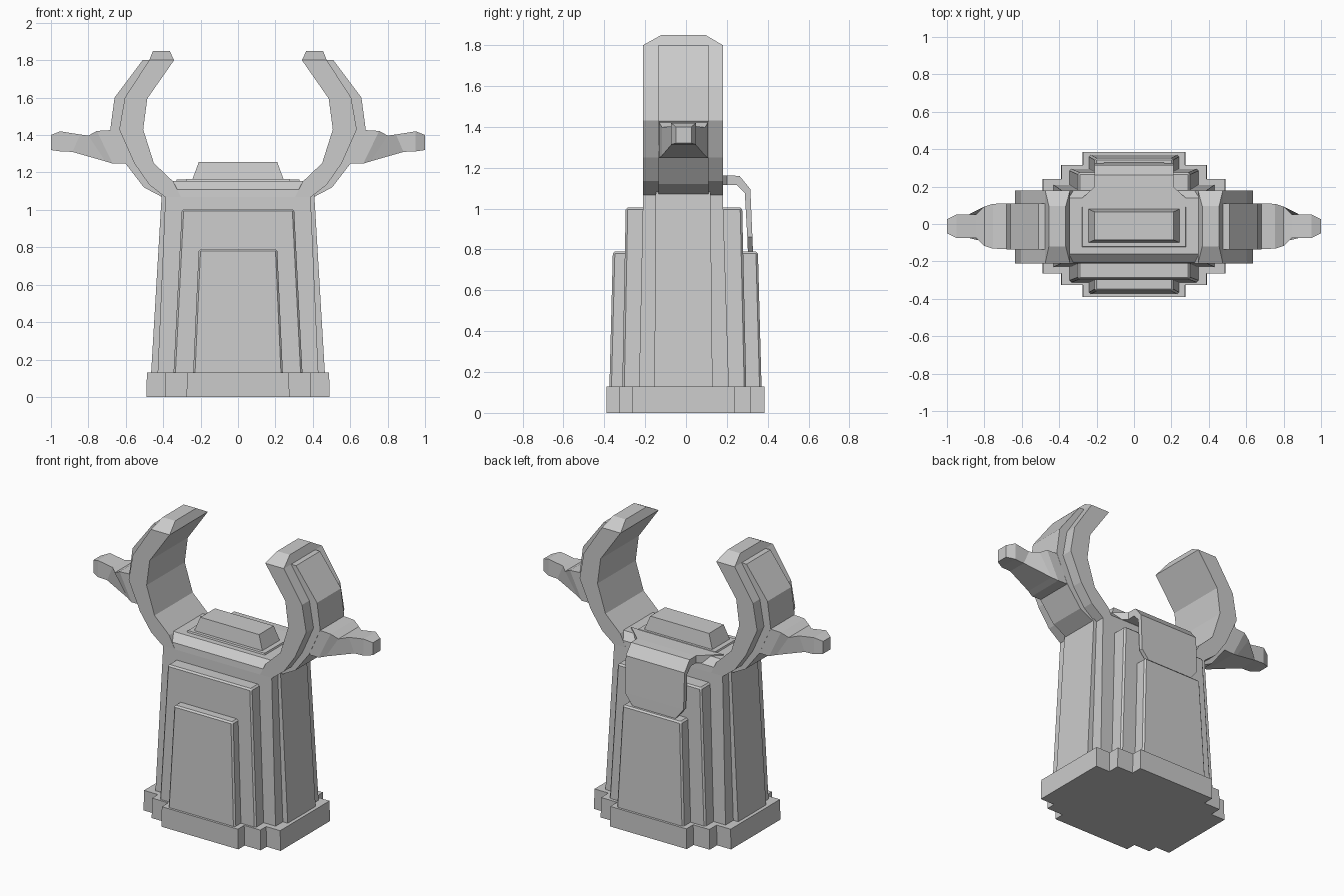
import bpy, bmesh


def loft(name, rings, mirror=False, bevel=0):
    """Skin a list of equal-length point rings and cap both ends."""
    bm = bmesh.new()
    vs = [[bm.verts.new(p) for p in r] for r in rings]
    n = len(rings[0])
    for a, b in zip(vs, vs[1:]):
        for i in range(n):
            j = (i + 1) % n
            bm.faces.new((a[i], a[j], b[j], b[i]))
    bm.faces.new(vs[0])
    bm.faces.new(vs[-1])
    bmesh.ops.recalc_face_normals(bm, faces=bm.faces)
    me = bpy.data.meshes.new(name)
    bm.to_mesh(me)
    bm.free()
    ob = bpy.data.objects.new(name, me)
    bpy.context.collection.objects.link(ob)
    if mirror:
        m = ob.modifiers.new("mirror", 'MIRROR')
        m.use_mirror_merge = False
    if bevel:
        b = ob.modifiers.new("bevel", 'BEVEL')
        b.width = bevel
        b.segments = 1
    return ob


def rect(hx, y0, y1, z):
    return [(-hx, y0, z), (hx, y0, z), (hx, y1, z), (-hx, y1, z)]


def extrude_y(name, profile, y0, y1):
    return loft(name, [[(x, y, z) for x, z in profile] for y in (y0, y1)], mirror=True)


# stepped plinth
def plinth_ring(z, d):
    right = [(.275, -.39), (.275, -.325), (.39, -.325), (.39, -.265), (.49, -.265),
             (.49, .24), (.39, .24), (.39, .315), (.275, .315), (.275, .385)]
    return [(x - d, y, z) for x, y in right] + [(d - x, y, z) for x, y in reversed(right)]


loft("plinth", [plinth_ring(0, 0), plinth_ring(.13, .003)])

# tapered body, with chamfered top deck
loft("body_core", [rect(.43, -.23, .21, .12), rect(.388, -.21, .18, 1.07),
                   rect(.36, -.207, .178, 1.11), rect(.35, -.16, .14, 1.155)])
loft("side_panels", [rect(.465, -.155, .13, .12), rect(.408, -.148, .12, 1.08)])
loft("large_panels", [rect(.345, -.312, .295, .12), rect(.30, -.295, .275, 1.005)], bevel=.01)
loft("small_panels", [rect(.24, -.375, .37, .12), rect(.21, -.358, .352, .79)], bevel=.01)

# raised block on the deck
loft("deck_plate", [rect(.28, -.125, .10, 1.15), rect(.275, -.12, .095, 1.165)])
loft("deck_block", [rect(.245, -.10, .08, 1.16), rect(.21, -.085, .065, 1.255)])

# curved arms
extrude_y("arm", [(.30, 1.06), (.385, 1.065), (.475, 1.135), (.555, 1.25), (.635, 1.43), (.605, 1.6),
                  (.475, 1.8), (.342, 1.8), (.485, 1.595), (.507, 1.43), (.45, 1.25), (.345, 1.15)],
          -.21, .18)

# raised band round the outside of each arm
extrude_y("arm_band", [(.37, 1.06), (.408, 1.07), (.503, 1.12), (.603, 1.25), (.683, 1.43), (.66, 1.6),
                       (.51, 1.8), (.46, 1.8), (.58, 1.59), (.61, 1.43), (.53, 1.25), (.46, 1.14)],
          -.135, .11)

# chamfered arm tips
loft("arm_tip", [[(.342, -.21, 1.8), (.475, -.21, 1.8), (.475, .18, 1.8), (.342, .18, 1.8)],
                 [(.365, -.12, 1.85), (.455, -.12, 1.85), (.455, .095, 1.85), (.365, .095, 1.85)]],
     mirror=True)

# side handles: top x, top z, bottom x, bottom z, half depth
handle = [(.62, 1.43, .57, 1.25, .122), (.755, 1.422, .67, 1.247, .12), (.80, 1.397, .71, 1.26, .105),
          (.845, 1.403, .885, 1.31, .062), (.95, 1.42, .95, 1.313, .062), (1.0, 1.40, 1.0, 1.32, .038)]
loft("handle", [[(xt, -.012 - h, zt), (xt, -.012 + h, zt), (xb, -.012 + h, zb), (xb, -.012 - h, zb)]
                for xt, zt, xb, zb, h in handle], mirror=True)

# folded flap at the back: half width, outer y, outer z, inner y, inner z
flap = [(.33, .09, 1.162, .09, 1.115), (.21, .20, 1.162, .20, 1.115), (.21, .262, 1.16, .25, 1.115),
        (.21, .315, 1.095, .288, 1.075), (.21, .325, .86, .30, .86), (.15, .328, .785, .303, .785)]
loft("back_flap", [[(-w, yo, zo), (w, yo, zo), (w, yi, zi), (-w, yi, zi)]
                   for w, yo, zo, yi, zi in flap])
